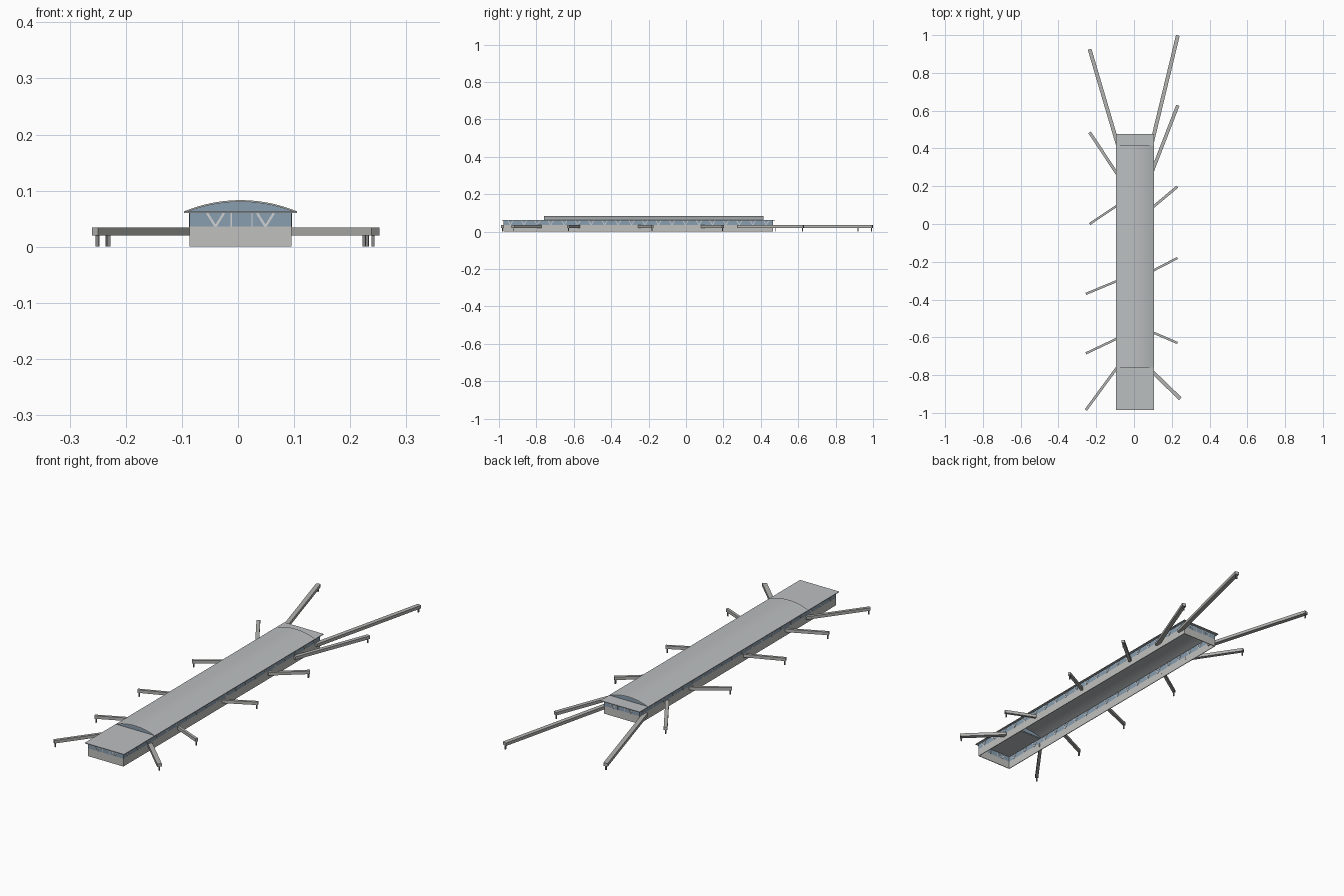
import bpy
import math
from mathutils import Vector

cube = bpy.data.objects.get("Cube")
if cube:
    bpy.data.objects.remove(cube, do_unlink=True)


def material(name, rgb):
    m = bpy.data.materials.new(name)
    m.use_nodes = True
    m.diffuse_color = (*rgb, 1)
    m.node_tree.nodes["Principled BSDF"].inputs["Base Color"].default_value = (*rgb, 1)
    return m


ROOF = material("roof grey", (0.50, 0.52, 0.53))
WALL = material("wall light grey", (0.53, 0.53, 0.52))
GLASS = material("blue glass", (0.25, 0.34, 0.43))
STEEL = material("pale steel", (0.62, 0.64, 0.65))
BRIDGE = material("bridge grey", (0.45, 0.45, 0.44))
POST = material("post grey", (0.25, 0.25, 0.25))


def mesh_object(name, verts, faces, mat):
    me = bpy.data.meshes.new(name)
    me.from_pydata(verts, [], faces)
    me.materials.append(mat)
    ob = bpy.data.objects.new(name, me)
    bpy.context.collection.objects.link(ob)
    return ob


def prism(name, profile, direction, mat):
    """Extrude a closed loop of points along a vector."""
    n = len(profile)
    d = Vector(direction)
    base = [Vector(p) for p in profile]
    sides = [(i, (i + 1) % n, (i + 1) % n + n, i + n) for i in range(n)]
    caps = [tuple(reversed(range(n))), tuple(range(n, 2 * n))]
    ob = mesh_object(name, base + [p + d for p in base], sides + caps, mat)
    bpy.context.view_layer.objects.active = ob
    bpy.ops.object.select_all(action='DESELECT')
    ob.select_set(True)
    bpy.ops.object.mode_set(mode='EDIT')
    bpy.ops.mesh.select_all(action='SELECT')
    bpy.ops.mesh.normals_make_consistent(inside=False)
    bpy.ops.object.mode_set(mode='OBJECT')
    return ob


def box(name, x0, x1, y0, y1, z0, z1, mat):
    return prism(name, [(x0, y0, z0), (x1, y0, z0), (x1, y1, z0), (x0, y1, z0)],
                 (0, 0, z1 - z0), mat)


def wall_ring(name, z0, z1, t, mat):
    """Four walls around the open hall."""
    box(name + "_right", X0, X0 + t, Y0, Y1, z0, z1, mat)
    box(name + "_left", X1 - t, X1, Y0, Y1, z0, z1, mat)
    box(name + "_front", X0 + t, X1 - t, Y0, Y0 + t, z0, z1, mat)
    box(name + "_back", X0 + t, X1 - t, Y1 - t, Y1, z0, z1, mat)


# Hall walls, open below
X0, X1, Y0, Y1 = -0.086, 0.095, -0.975, 0.465
SILL, EAVE = 0.036, 0.06
wall_ring("base_wall", 0, SILL, 0.003, WALL)
wall_ring("window_band", SILL, EAVE, 0.003, GLASS)

# Flat end canopies and the long vaulted roof between them
R0, R1, RY0, RY1 = -0.096, 0.105, -0.985, 0.477
V0, V1 = -0.76, 0.415
THICK = 0.003
box("front_canopy", R0, R1, RY0, V0 + 0.002, EAVE, EAVE + THICK, ROOF)
box("back_canopy", R0, R1, V1 - 0.002, RY1, EAVE, EAVE + THICK, ROOF)

half, rise, steps = (R1 - R0) / 2, 0.02, 20
radius = (half ** 2 + rise ** 2) / (2 * rise)
spread = math.asin(half / radius)
mid = (R0 + R1) / 2


def arc(y, lift):
    angles = [spread * (2 * i / steps - 1) for i in range(steps + 1)]
    return [(mid + radius * math.sin(a), y,
             EAVE + lift + rise - radius * (1 - math.cos(a))) for a in angles]


vault = prism("vaulted_roof", arc(V0, THICK) + arc(V0, 0)[::-1], (0, V1 - V0, 0), ROOF)
bpy.ops.object.shade_smooth_by_angle(angle=math.radians(30))
for name, y in (("front_gable", V0 + 0.004), ("back_gable", V1 - 0.006)):
    prism(name, arc(y, 0.0005), (0, 0.002, 0), GLASS)


# Forked columns and mullions along the window band
def bar(name, a, b, normal, width, depth):
    a, b, n = Vector(a), Vector(b), Vector(normal)
    s = (b - a).cross(n).normalized() * width / 2
    start = -n * depth / 2
    prism(name, [a - s + start, a + s + start, b + s + start, b - s + start], n * depth, STEEL)


def fork(name, x, y, along, normal, reach):
    foot, step = Vector((x, y, SILL)), Vector(along) * reach
    top = Vector((0, 0, EAVE - SILL))
    for side in (-1, 1):
        bar(name + "_arm", foot, foot + top + step * side, normal, 0.004, 0.005)


count = 20
pitch = (Y1 - Y0) / count
for i in range(count):
    y = Y0 + (i + 0.5) * pitch
    for x in (X0 + 0.0015, X1 - 0.0015):
        fork("side_fork", x, y, (0, 1, 0), (1, 0, 0), 0.015)
for y in (Y0 + 0.0015, Y1 - 0.0015):
    for x in (-0.04, 0.049):
        fork("end_fork", x, y, (1, 0, 0), (0, 1, 0), 0.015)
    for x in (-0.012, 0.025):
        bar("end_mullion", (x, y, SILL), (x, y, EAVE), (0, 1, 0), 0.002, 0.005)

# Boarding bridges: outer end x, outer end y, wall y, width
BRIDGES = [
    (-0.235, 0.925, 0.42, 0.020), (-0.235, 0.485, 0.26, 0.016),
    (-0.235, 0.0, 0.1, 0.012), (-0.255, -0.37, -0.3, 0.012),
    (-0.255, -0.685, -0.605, 0.012), (-0.255, -0.985, -0.755, 0.014),
    (0.232, 0.998, 0.43, 0.020), (0.232, 0.628, 0.275, 0.018),
    (0.23, 0.198, 0.085, 0.014), (0.23, -0.18, -0.25, 0.012),
    (0.23, -0.63, -0.572, 0.012), (0.245, -0.925, -0.78, 0.020),
]
for x, y, wall_y, width in BRIDGES:
    outer = Vector((x, y, 0.02))
    inner = Vector((X0 if x < 0 else X1, wall_y, 0.02))
    run = (inner - outer).normalized()
    s = Vector((-run.y, run.x, 0)) * width / 2
    prism("boarding_bridge", [outer - s, outer + s, inner + s, inner - s], (0, 0, 0.014), BRIDGE)
    foot = outer + run * 0.006
    box("bridge_post", foot.x - 0.0025, foot.x + 0.0025, foot.y - 0.0025, foot.y + 0.0025,
        0, 0.02, POST)
